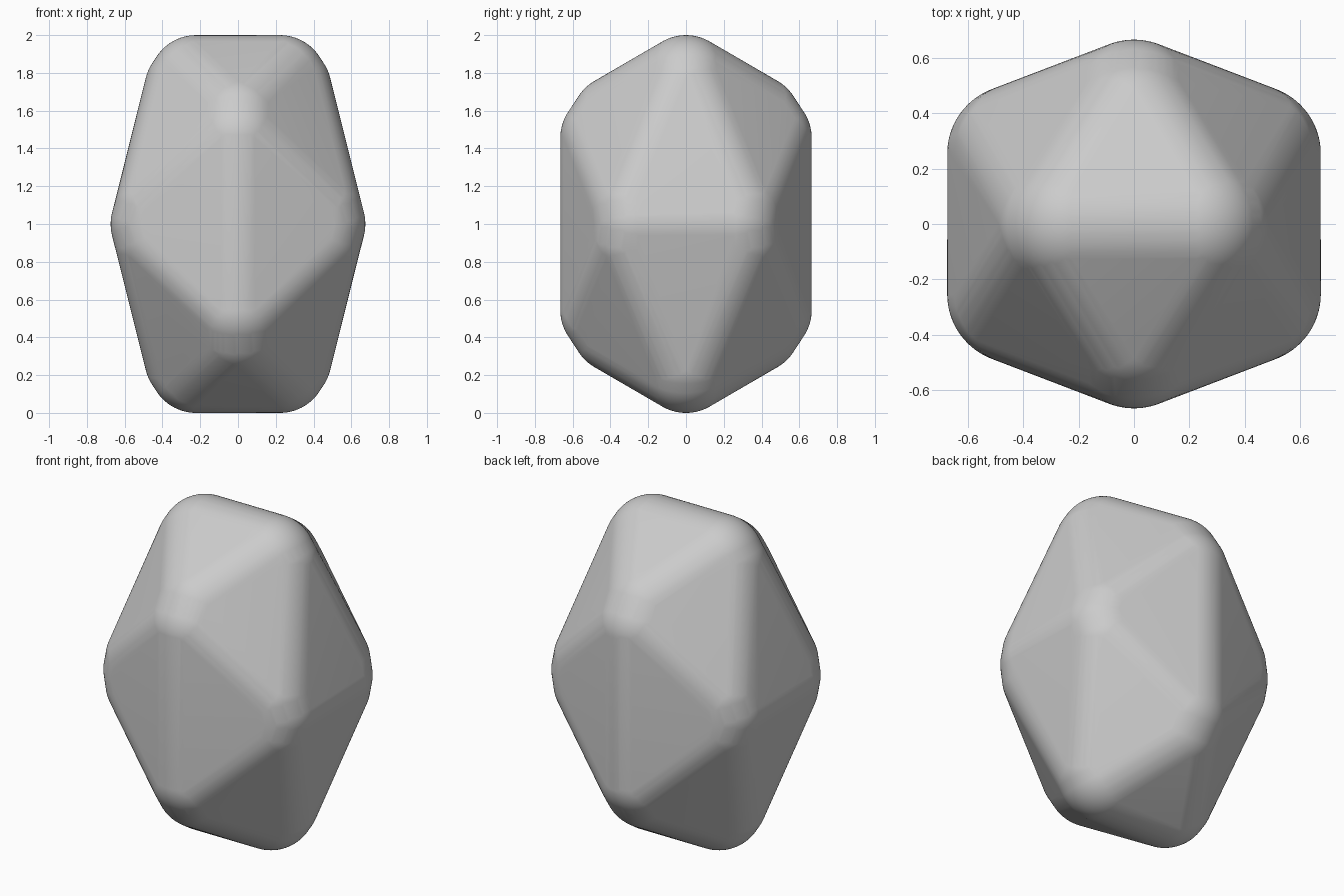
import bpy, bmesh, math
from itertools import combinations
from mathutils import Vector, Matrix

cube = bpy.data.objects.get("Cube")
if cube:
    bpy.data.objects.remove(cube, do_unlink=True)

RADIUS = 0.25                      # edge rounding
HALF = Vector((0.682, 0.683, 1.039))  # half sizes before rounding
PHI = (1 + math.sqrt(5)) / 2

# Sharp stretched icosahedron: one pair of edges square to each axis
bm = bmesh.new()
for s in (-1, 1):
    for t in (-1, 1):
        for i in range(3):
            p = Vector()
            p[i] = s * HALF[i]
            p[(i + 2) % 3] = t * HALF[(i + 2) % 3] / PHI
            # edge direction: top runs along x, front along z, sides along y
            q = Vector()
            along = {0: 1, 1: 2, 2: 0}[i]
            q[i] = p[i]
            q[along] = t * HALF[along] / PHI
            bm.verts.new(q)
bmesh.ops.convex_hull(bm, input=bm.verts[:])
bm.normal_update()
planes = []
for f in bm.faces:
    n = f.normal.copy()
    c = f.calc_center_median()
    if n.dot(c) < 0:
        n.negate()
    planes.append((n, n.dot(c) - RADIUS))
bm.free()

# Core: corners of the solid left when every face moves in by the radius
core = []
for trio in combinations(planes, 3):
    m = Matrix([n for n, d in trio])
    if abs(m.determinant()) < 1e-4:
        continue
    p = m.inverted() @ Vector([d for n, d in trio])
    if all(n.dot(p) <= d + 1e-5 for n, d in planes):
        if all((p - c).length > 1e-4 for c in core):
            core.append(p)

# Rounded solid: a ball rolled over the core, then wrapped in a hull
bm = bmesh.new()
ball = bmesh.new()
bmesh.ops.create_icosphere(ball, subdivisions=5, radius=1)
for v in ball.verts:
    n = v.co.normalized()
    bm.verts.new(max(core, key=n.dot) + n * RADIUS)
ball.free()
for n, d in planes:
    for c in core:
        if abs(n.dot(c) - d) < 1e-4:
            bm.verts.new(c + n * RADIUS)
bmesh.ops.remove_doubles(bm, verts=bm.verts[:], dist=0.001)
hull = bmesh.ops.convex_hull(bm, input=bm.verts[:])
loose = [v for v in bm.verts if not v.link_faces]
bmesh.ops.delete(bm, geom=loose, context='VERTS')
bmesh.ops.recalc_face_normals(bm, faces=bm.faces[:])

# Stand the stone on the ground
low = min(v.co.z for v in bm.verts)
bmesh.ops.translate(bm, verts=bm.verts[:], vec=(0, 0, -low))
for f in bm.faces:
    f.smooth = True
mesh = bpy.data.meshes.new("rounded_stone")
bm.to_mesh(mesh)
bm.free()
stone = bpy.data.objects.new("rounded_stone", mesh)
bpy.context.collection.objects.link(stone)

# Colour
grey = bpy.data.materials.new("plain_grey")
grey.use_nodes = True
colour = (0.6, 0.6, 0.6, 1)
grey.diffuse_color = colour
grey.node_tree.nodes["Principled BSDF"].inputs["Base Color"].default_value = colour
mesh.materials.append(grey)
